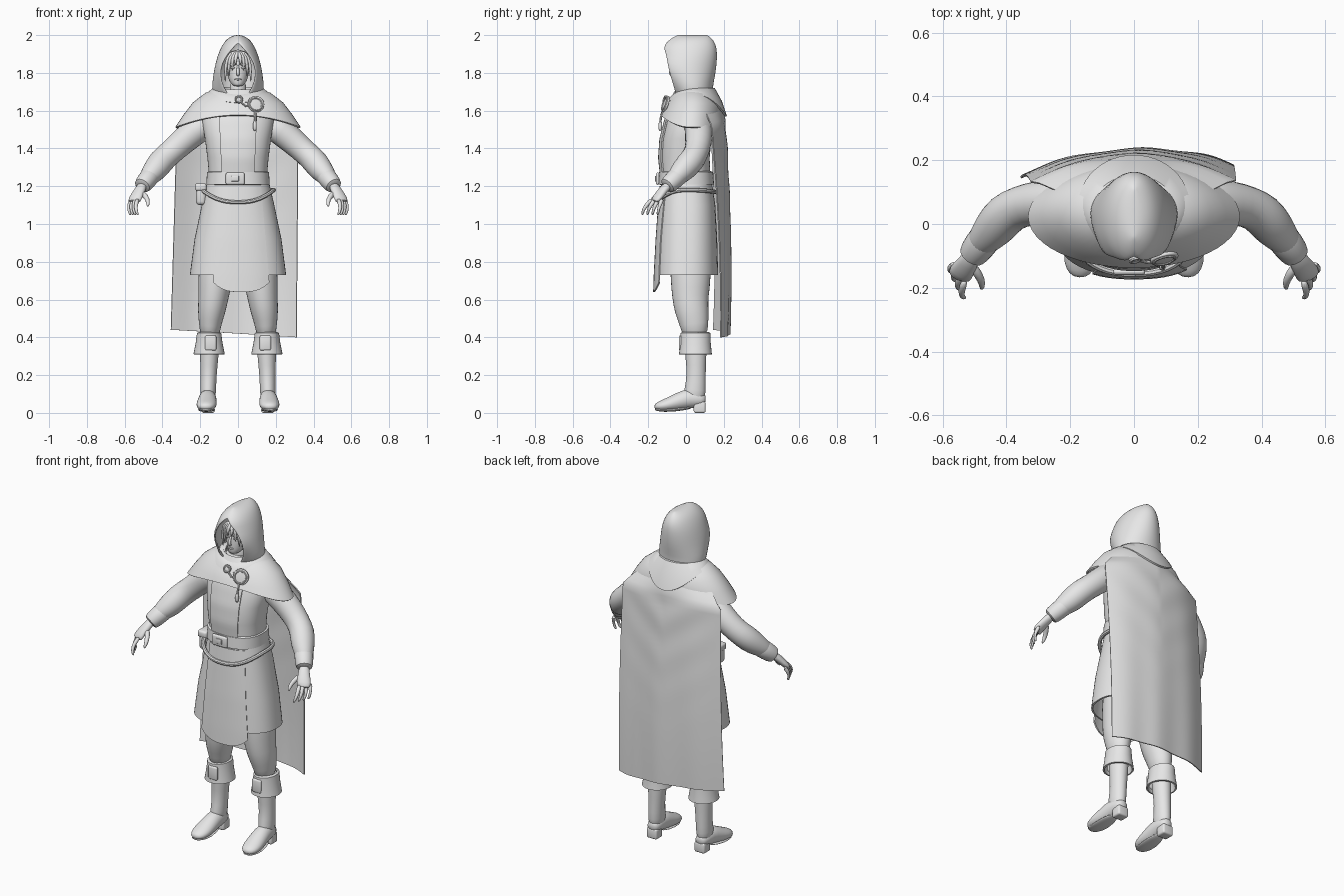
import bpy, bmesh, math
from mathutils import Vector

if "Cube" in bpy.data.objects:
    bpy.data.objects.remove(bpy.data.objects["Cube"], do_unlink=True)

grey = bpy.data.materials.new("plain_grey")
grey.use_nodes = True
grey.diffuse_color = (.8, .8, .8, 1)
grey.node_tree.nodes["Principled BSDF"].inputs["Base Color"].default_value = (.8, .8, .8, 1)


def finish(obj, thick=0, subdiv=0, bevel=0, angle=40):
    """Add modifiers, bake them and shade smooth."""
    if thick:
        mod = obj.modifiers.new("thickness", 'SOLIDIFY')
        mod.thickness, mod.offset = thick, 0
    if bevel:
        mod = obj.modifiers.new("bevel", 'BEVEL')
        mod.width, mod.segments = bevel, 3
    if subdiv:
        mod = obj.modifiers.new("smooth", 'SUBSURF')
        mod.levels = mod.render_levels = subdiv
    for other in bpy.context.selected_objects:
        other.select_set(False)
    obj.select_set(True)
    bpy.context.view_layer.objects.active = obj
    bpy.ops.object.convert(target='MESH')
    obj.data.materials.clear()
    obj.data.materials.append(grey)
    bpy.ops.object.shade_smooth_by_angle(angle=math.radians(angle))
    return obj


def loft(name, rows, closed=True, caps=False, weld=0, **kw):
    """Skin a list of point rows."""
    bm = bmesh.new()
    grid = [[bm.verts.new(p) for p in row] for row in rows]
    n = len(grid[0])
    for a, b in zip(grid, grid[1:]):
        for i in range(n if closed else n - 1):
            j = (i + 1) % n
            bm.faces.new((a[i], a[j], b[j], b[i]))
    if caps:
        bm.faces.new(grid[0])
        bm.faces.new(grid[-1])
    if weld:
        bmesh.ops.remove_doubles(bm, verts=bm.verts, dist=weld)
    bmesh.ops.recalc_face_normals(bm, faces=bm.faces)
    mesh = bpy.data.meshes.new(name)
    bm.to_mesh(mesh)
    bm.free()
    obj = bpy.data.objects.new(name, mesh)
    bpy.context.collection.objects.link(obj)
    return finish(obj, **kw)


def ring(rx, front, back, z, z_front=None, z_back=None, power=2, n=48):
    """Level ring whose height may differ at the front and back."""
    z_front = z if z_front is None else z_front
    z_back = z if z_back is None else z_back
    pts = []
    for i in range(n):
        c, s = math.cos(math.tau * i / n), math.sin(math.tau * i / n)
        x = rx * math.copysign(abs(c) ** (2 / power), c)
        y = (front + back) / 2 + (back - front) / 2 * math.copysign(abs(s) ** (2 / power), s)
        pts.append((x, y, z + ((z_front if s < 0 else z_back) - z) * s * s))
    return pts


def limb(name, stations, ref=(0, 0, 1), n=12, subdiv=1, **kw):
    """Tube along stations of x, y, z, width radius, height radius."""
    pts = [Vector(s[:3]) for s in stations]
    rows = []
    for i, s in enumerate(stations):
        t = (pts[min(i + 1, len(pts) - 1)] - pts[max(i - 1, 0)]).normalized()
        side = Vector(ref).cross(t).normalized()
        up = t.cross(side)
        rows.append([pts[i] + side * s[3] * math.cos(math.tau * k / n)
                     + up * s[-1] * math.sin(math.tau * k / n) for k in range(n)])
    return loft(name, rows, caps=True, subdiv=subdiv, **kw)


def cord(name, pts, radius, cyclic=False):
    curve = bpy.data.curves.new(name, 'CURVE')
    curve.dimensions, curve.bevel_depth, curve.bevel_resolution = '3D', radius, 2
    spline = curve.splines.new('POLY')
    spline.points.add(len(pts) - 1)
    for p, co in zip(spline.points, pts):
        p.co = (*co, 1)
    spline.use_cyclic_u = cyclic
    obj = bpy.data.objects.new(name, curve)
    bpy.context.collection.objects.link(obj)
    return finish(obj)


def box(name, loc, size, bevel=.01):
    bpy.ops.mesh.primitive_cube_add(size=1, location=loc)
    obj = bpy.context.object
    obj.name = name
    obj.scale = size
    bpy.ops.object.transform_apply(location=False)
    return finish(obj, bevel=bevel)


def front_panel(name, table, top, bottom, left, right, curl):
    """Overlay plate hugging the front of a ring table."""
    rows = []
    for j in range(17):
        row = []
        for i in range(13):
            v, u = j / 16, i / 12
            x = left[0] + (left[1] - left[0]) * v
            x += (right[0] + (right[1] - right[0]) * v - x) * u
            z = top + (bottom + curl * abs(2 * u - 1) ** 3 - top) * v
            for a, b in zip(table, table[1:]):
                if a[3] >= z >= b[3]:
                    break
            f = (a[3] - z) / (a[3] - b[3])
            rx, front, back = (a[k] + (b[k] - a[k]) * f for k in range(3))
            y = (front + back) / 2 - (back - front) / 2 * (1 - abs(x / rx) ** 2.4) ** (1 / 2.4)
            row.append((x, y - .007, z))
        rows.append(row)
    return loft(name, rows, closed=False, thick=.008)


# Tunic: torso, skirt and their front panels
torso = [(.07, -.03, .1, 1.71), (.14, -.065, .13, 1.65), (.19, -.105, .14, 1.55),
         (.175, -.13, .135, 1.45), (.162, -.137, .125, 1.35), (.152, -.125, .13, 1.24),
         (.165, -.13, .135, 1.14)]
skirt = [(.155, -.125, .13, 1.24), (.187, -.137, .15, 1.1), (.225, -.15, .16, .92),
         (.25, -.16, .165, .73), (.26, -.164, .167, .6)]
loft("tunic_torso", [ring(*r, power=2.4) for r in torso], caps=True)
loft("tunic_skirt", [ring(*r, power=2.4) for r in skirt[:4]], thick=.01)
front_panel("chest_panel", torso, 1.58, 1.26, (-.1, -.085), (.1, .085), 0)
front_panel("skirt_panel", skirt, 1.2, .64, (-.1, -.13), (.12, .165), .05)

# Belts, buckle and pouch
loft("belt", [ring(rx, -rx + .022, rx - .02, z, power=2.4)
              for rx, z in ((.15, 1.28), (.164, 1.275), (.168, 1.21), (.15, 1.205))])
cord("slung_belt", ring(.19, -.155, .155, 1.18, 1.115, 1.17, power=2.4), .011, True)
box("buckle", (-.015, -.15, 1.24), (.1, .02, .065))
box("buckle_tongue", (-.015, -.16, 1.24), (.04, .01, .03), .004)
box("side_pouch", (-.195, -.02, 1.155), (.055, .08, .11), .02)
box("pouch_flap", (-.197, -.02, 1.195), (.06, .088, .04), .012)

# Shoulder mantle and cowl
loft("mantle", [ring(.1, -.05, .12, 1.71), ring(.17, -.08, .155, 1.69, 1.66, 1.67),
                ring(.235, -.105, .18, 1.64, 1.63, 1.62), ring(.285, -.122, .185, 1.575, 1.6, 1.57),
                ring(.328, -.133, .18, 1.51, 1.575, 1.52)], thick=.01)
loft("cowl", [ring(.09, -.045, .12, 1.72, 1.69), ring(.13, -.07, .15, 1.715, 1.68),
              ring(.155, -.088, .185, 1.695, 1.66, 1.65), ring(.172, -.1, .212, 1.68, 1.64, 1.57)],
     thick=.01)

# Cape with hanging folds
rows = []
for j in range(41):
    v = j / 40
    row = []
    for i in range(49):
        u = i / 24 - 1
        spread = .21 + .11 * min(1, v * 10)
        x = u * (spread + (.035 if u < 0 else -.01) * v)
        z = 1.66 + (.42 + .02 * -u - 1.66) * v - .04 * abs(u) * (1 - v) ** 2
        mid = .2 + .034 * math.sin(2.2 * v) - .035 * max(0, 1 - v * 12)
        y = mid - (.075 - .015 * v) * abs(u) ** 2.2 + .018 * u * v
        y += .004 * v * math.sin(9 * u + 1)
        y += .006 * math.sin(34 * (v + .2 * abs(u))) * (1 - v) ** 3 * (1 - u * u) * min(1, v * 8)
        row.append((x, y, z))
    rows.append(row)
loft("cape", rows, closed=False, thick=.006)

# Hood: rim half-width, rim y, half-width, back y, height
rows = []
for rim, front, rx, back, z in ((.04, -.05, .125, .14, 1.675), (.075, -.06, .136, .135, 1.72),
                                (.096, -.085, .126, .15, 1.79), (.085, -.098, .115, .158, 1.85),
                                (.055, -.105, .1, .16, 1.9), (.022, -.12, .085, .157, 1.935),
                                (0, -.095, .066, .145, 1.965), (0, -.06, .04, .125, 1.988),
                                (0, -.03, .0015, .1, 2.0)):
    gap = math.asin(rim / rx)
    ry = (back - front) / (1 + math.cos(gap))
    row = []
    for i in range(33):
        a = gap + (math.tau - 2 * gap) * i / 32
        row.append((rx * math.sin(a), back - ry - ry * math.cos(a), z))
    rows.append(row)
loft("hood", rows, closed=False, weld=.0032, thick=.01, subdiv=1, angle=60)

# Head, face and hair
loft("head", [ring(*r, n=24) for r in (
    (.018, -.062, -.02, 1.728), (.038, -.068, .02, 1.74), (.054, -.072, .06, 1.775),
    (.064, -.07, .085, 1.82), (.065, -.068, .09, 1.87), (.045, -.035, .07, 1.925))],
     caps=True, subdiv=1)
limb("neck", [(0, .025, 1.64, .05), (0, .015, 1.7, .045), (0, .01, 1.77, .045)], ref=(0, 1, 0))
limb("nose", [(0, -.066, 1.845, .006), (0, -.078, 1.815, .008), (0, -.085, 1.795, .011),
              (0, -.07, 1.785, .009)], ref=(0, 1, 0), n=8)
limb("mouth", [(-.02, -.064, 1.765, .004), (0, -.074, 1.766, .006), (.02, -.064, 1.765, .004)], n=8)
for side, word in ((1, "left"), (-1, "right")):
    limb(word + "_brow", [(side * .012, -.071, 1.842, .005), (side * .03, -.071, 1.848, .006),
                          (side * .052, -.054, 1.84, .004)], n=8)
    limb(word + "_eye", [(side * .016, -.066, 1.827, .004), (side * .028, -.068, 1.828, .007),
                         (side * .042, -.06, 1.827, .004)], n=8)
    for k in range(4):
        limb(f"{word}_hair_lock_{k}", [
            (side * .005 * k, -.05, 1.915, .012), (side * (.012 + .016 * k), -.076 + .007 * k, 1.885, .011),
            (side * (.014 + .018 * k), -.078 + .01 * k, 1.86 - .02 * k, .008),
            (side * (.01 + .019 * k), -.075 + .01 * k, 1.84 - .03 * k, .002)], ref=(0, 1, 0), n=8)

# Brooch, clasp and tassel
for name, x, z, radius in (("brooch", .095, 1.635, .045), ("clasp", .005, 1.66, .022)):
    bpy.ops.mesh.primitive_cylinder_add(vertices=24, radius=radius, depth=.012,
                                        location=(x, -.108, z), rotation=(1.25, 0, .25))
    bpy.context.object.name = name
    finish(bpy.context.object, bevel=.004)
    bpy.ops.mesh.primitive_torus_add(major_radius=radius * .75, minor_radius=.005, major_segments=24,
                                     minor_segments=8, location=(x, -.114, z), rotation=(1.25, 0, .25))
    bpy.context.object.name = name + "_rim"
    finish(bpy.context.object)
cord("clasp_chain", [(.01, -.112, 1.65), (.04, -.12, 1.625), (.07, -.118, 1.63)], .005)
cord("tassel_cord", [(.09, -.12, 1.6), (.092, -.134, 1.56), (.09, -.135, 1.53)], .006)
limb("tassel", [(.09, -.135, 1.55, .007), (.088, -.136, 1.52, .013), (.09, -.137, 1.49, .008)],
     ref=(0, 1, 0), n=8)

# Arms and legs, mirrored
for side, word in ((1, "left_"), (-1, "right_")):
    def mirrored(name, stations, **kw):
        limb(word + name, [(side * s[0], *s[1:]) for s in stations], **kw)

    mirrored("sleeve", [(.15, .06, 1.54, .075), (.23, .068, 1.49, .078), (.3, .067, 1.43, .073),
                        (.36, .055, 1.375, .068), (.405, .03, 1.335, .072), (.44, -.015, 1.285, .068),
                        (.477, -.055, 1.245, .05), (.493, -.075, 1.225, .04)])
    mirrored("sleeve_cuff", [(.452, -.025, 1.27, .046), (.46, -.036, 1.26, .056),
                             (.505, -.095, 1.205, .05), (.51, -.103, 1.198, .042)])
    mirrored("palm", [(.5, -.085, 1.215, .028, .024), (.522, -.125, 1.175, .033, .023),
                      (.545, -.155, 1.135, .042, .02), (.55, -.17, 1.115, .035, .016)])
    for k in range(4):
        mirrored(f"finger_{k}", [(.53 + .011 * k, -.175 + .017 * k, 1.135, .013),
                                 (.542 + .012 * k, -.212 + .024 * k, 1.1, .012),
                                 (.54 + .013 * k, -.228 + .027 * k, 1.07, .01),
                                 (.528 + .013 * k, -.232 + .027 * k, 1.045, .006)], n=8)
    mirrored("thumb", [(.515, -.125, 1.17, .018), (.485, -.16, 1.145, .015),
                       (.475, -.19, 1.115, .012), (.478, -.205, 1.09, .006)], n=8)
    upright = dict(ref=(0, 1, 0), n=16)
    mirrored("trouser_leg", [(.11, .02, .92, .09, .11), (.12, .026, .7, .094, .11),
                             (.13, .022, .61, .08, .097), (.14, .03, .54, .076, .092),
                             (.148, .044, .47, .06, .077), (.15, .05, .39, .05, .065)], **upright)
    mirrored("boot_shaft", [(.15, .05, .4, .055, .065), (.152, .052, .3, .05, .056),
                            (.156, .055, .2, .043, .05), (.158, .048, .12, .043, .058),
                            (.16, .04, .05, .04, .06)], **upright)
    mirrored("boot_foot", [(.158, .105, .065, .022, .025), (.158, .085, .068, .04, .038),
                           (.16, .02, .08, .046, .056), (.163, -.04, .06, .052, .047),
                           (.167, -.1, .042, .056, .036), (.17, -.145, .034, .046, .026),
                           (.171, -.168, .03, .018, .012)], n=16)
    mirrored("boot_sole", [(.162, .04, .03, .035, .008), (.166, -.08, .012, .052, .01),
                           (.17, -.15, .016, .036, .008), (.171, -.165, .02, .015, .006)], n=16)
    box(word + "boot_heel", (side * .158, .072, .03), (.068, .062, .06))

    # Turned-down boot cuff with a front lappet
    cuff = [ring(a, .05 - b, .05 + b, z, n=32) for a, b, z in
            ((.05, .065, .425), (.06, .076, .42), (.066, .076, .37), (.078, .082, .31))]
    loft(word + "boot_cuff", [[(x + side * .153, y, z) for x, y, z in r] for r in cuff], thick=.01)
    box(word + "cuff_lappet", (side * .145, -.028, .37), (.06, .02, .08))
